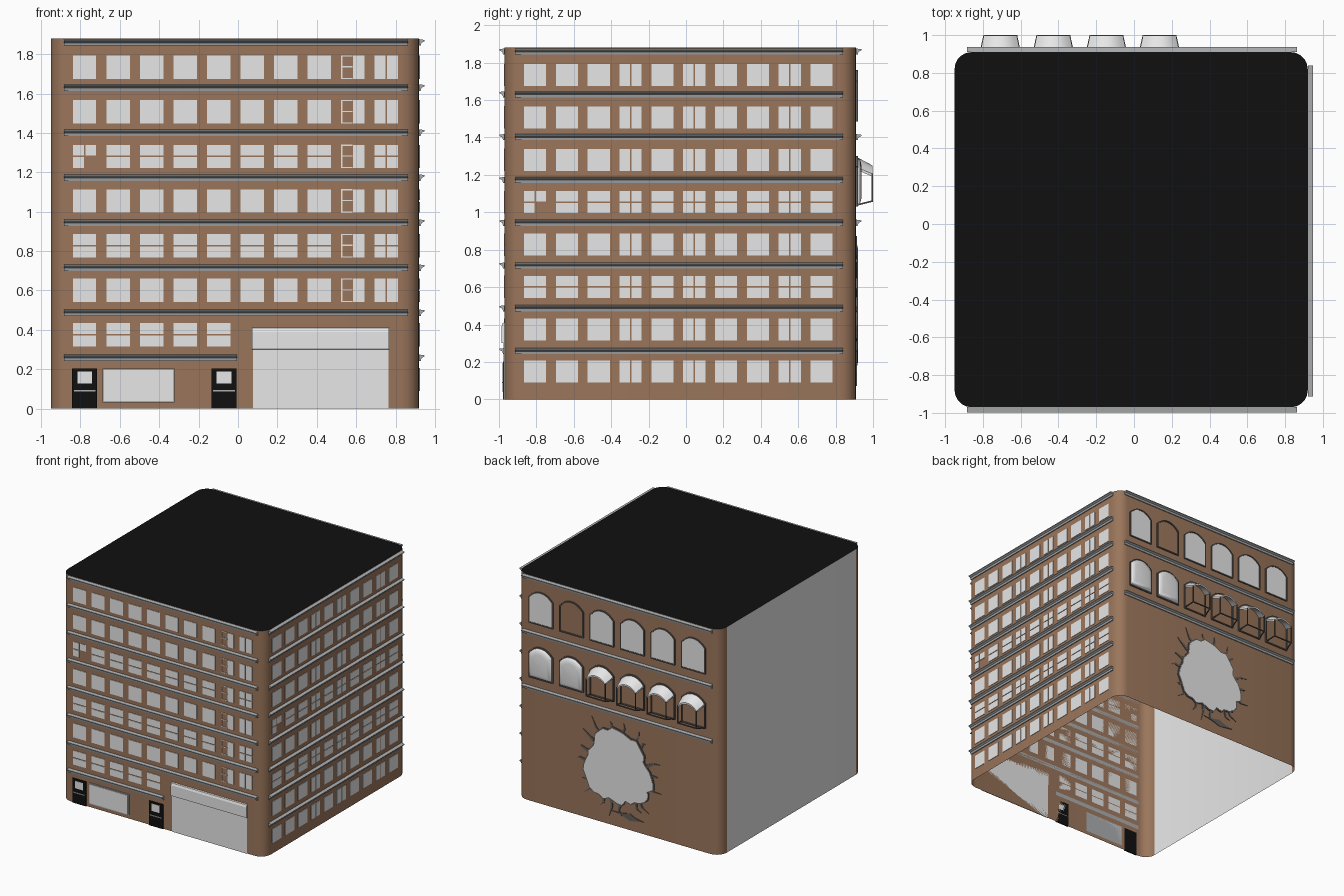
import bpy, bmesh, math, random
from mathutils import Vector

if "Cube" in bpy.data.objects:
    bpy.data.objects.remove(bpy.data.objects["Cube"])

random.seed(4)
X0, X1, Y0, Y1, H, R = -0.95, 0.92, -0.97, 0.91, 1.88, 0.09


def material(name, rgb):
    m = bpy.data.materials.new(name)
    m.diffuse_color = (*rgb, 1)
    m.use_nodes = True
    m.node_tree.nodes["Principled BSDF"].inputs["Base Color"].default_value = m.diffuse_color
    return m


BROWN = material("brown_wall", (0.325, 0.18, 0.105))
LIGHT = material("light_grey", (0.8, 0.8, 0.8))
GREY = material("ledge_grey", (0.42, 0.43, 0.44))
DARK = material("dark_grey", (0.12, 0.11, 0.1))
BLACK = material("black", (0.005, 0.005, 0.005))

# A facade point is (u along the wall, d out of the wall, z)
FACADE = {
    "front": lambda u, d, z: (u, Y0 - d, z),
    "right": lambda u, d, z: (X1 + d, u, z),
    "back": lambda u, d, z: (u, Y1 + d, z),
}


def loft(bm, side, sections):
    """Closed solid through outlines [(u, z), ...] at given distances d."""
    place = FACADE[side]
    rings = [[bm.verts.new(place(u, d, z)) for u, z in pts] for pts, d in sections]
    n = len(rings[0])
    for a, b in zip(rings, rings[1:]):
        for i in range(n):
            j = (i + 1) % n
            bm.faces.new((a[i], a[j], b[j], b[i]))
    bm.faces.new(rings[0][::-1])
    bm.faces.new(rings[-1])


def plate(bm, side, pts, d, d0=0.0):
    loft(bm, side, [(pts, d0), (pts, d)])


def rect(u0, u1, z0, z1):
    return [(u0, z0), (u1, z0), (u1, z1), (u0, z1)]


def bar(bm, side, p, q, r=0.004):
    """Thin square rod between two facade points."""
    a, b = Vector(FACADE[side](*p)), Vector(FACADE[side](*q))
    mat = (b - a).to_track_quat('Z', 'Y').to_matrix().to_4x4()
    mat.translation = (a + b) / 2
    vs = bmesh.ops.create_cube(bm, size=1)["verts"]
    bmesh.ops.scale(bm, vec=(2 * r, 2 * r, (b - a).length + r), verts=vs)
    bmesh.ops.transform(bm, matrix=mat, verts=vs)


def finish(bm, name, mat, smooth=False):
    bmesh.ops.recalc_face_normals(bm, faces=bm.faces[:])
    me = bpy.data.meshes.new(name)
    bm.to_mesh(me)
    bm.free()
    me.materials.append(mat)
    ob = bpy.data.objects.new(name, me)
    bpy.context.collection.objects.link(ob)
    if smooth:
        bpy.context.view_layer.objects.active = ob
        ob.select_set(True)
        bpy.ops.object.shade_smooth_by_angle(angle=math.radians(35))
        ob.select_set(False)
    return ob


# Walls: rounded shell, open below, plain grey left side
outline = []
for cx, cy, a0 in ((X1 - R, Y1 - R, 0), (X0 + R, Y1 - R, 90),
                   (X0 + R, Y0 + R, 180), (X1 - R, Y0 + R, 270)):
    for k in range(6):
        a = math.radians(a0 + 18 * k)
        outline.append((cx + R * math.cos(a), cy + R * math.sin(a)))
bm = bmesh.new()
low = [bm.verts.new((x, y, 0)) for x, y in outline]
top = [bm.verts.new((x, y, H)) for x, y in outline]
for i in range(len(low)):
    j = (i + 1) % len(low)
    f = bm.faces.new((low[i], low[j], top[j], top[i]))
    f.normal_update()
    f.material_index = int(f.normal.x < -0.999)
me = bpy.data.meshes.new("walls")
bm.to_mesh(me)
bm.free()
me.materials.append(BROWN)
me.materials.append(LIGHT)
walls = bpy.data.objects.new("walls", me)
bpy.context.collection.objects.link(walls)
bpy.context.view_layer.objects.active = walls
walls.select_set(True)
bpy.ops.object.shade_smooth_by_angle(angle=math.radians(35))
walls.select_set(False)

# Roof
bm = bmesh.new()
bm.faces.new([bm.verts.new((x, y, H)) for x, y in outline])
me = bpy.data.meshes.new("roof")
bm.to_mesh(me)
bm.free()
me.materials.append(BLACK)
bpy.context.collection.objects.link(bpy.data.objects.new("roof", me))

# Ledges: stepped profile run along each storey line
STOREY = [1.86 - 0.2288 * i for i in range(8)]
PROFILE = [(0, -0.017), (0.008, -0.017), (0.012, -0.002), (0.028, 0.006),
           (0.028, 0.012), (0, 0.016)]


def ledge(bm, side, u0, u1, z):
    place = FACADE[side]
    ends = [[bm.verts.new(place(u, d, z + h)) for d, h in PROFILE] for u in (u0, u1)]
    n = len(PROFILE)
    for i in range(n):
        j = (i + 1) % n
        bm.faces.new((ends[0][i], ends[0][j], ends[1][j], ends[1][i]))
    bm.faces.new(ends[0][::-1])
    bm.faces.new(ends[1])


for side, u0, u1, levels in (("front", -0.883, 0.863, STOREY), ("right", -0.914, 0.84, STOREY),
                             ("back", -0.883, 0.863, STOREY[0:5:2])):
    bm = bmesh.new()
    for z in levels:
        ledge(bm, side, u0, -0.005 if side == "front" and z < 0.3 else u1, z)
    finish(bm, side + "_ledges", GREY)


# Square windows: panes separated by thin gaps that show the wall
def panes(bm, side, u, z, split_u, split_z, missing=False):
    h, g = 0.059, 0.004
    us = [(u - h, u - g), (u + g, u + h)] if split_u else [(u - h, u + h)]
    zs = [(z - h, z - g), (z + g, z + h)] if split_z else [(z - h, z + h)]
    for i, (a, b) in enumerate(us):
        for k, (c, d) in enumerate(zs):
            if not (missing and i == 1 and k == 0):
                plate(bm, side, rect(a, b, c, d), 0.004)


for side, u0, rows, cols_split, rows_split, broken in (
        ("front", -0.779, 7, (9,), (2, 4, 6), (2, 0)),
        ("right", -0.807, 8, (3, 5, 8), (3, 5), (3, 0))):
    bm = bmesh.new()
    for r in range(rows):
        z = 1.734 - 0.2266 * r
        for c in range(10):
            u = u0 + 0.1702 * c
            if side == "front" and r == 6 and c > 4:
                continue
            if side == "front" and c == 8:
                # half-open window: bare sash on the left, glass on the right
                plate(bm, side, rect(u + 0.002, u + 0.059, z - 0.059, z + 0.059), 0.004)
                for v in (-0.057, 0.002, 0.057):
                    plate(bm, side, rect(u - 0.059, u, z + v - 0.003, z + v + 0.003), 0.004)
                plate(bm, side, rect(u - 0.059, u - 0.053, z - 0.059, z + 0.059), 0.004)
                continue
            hole = (r, c) == broken
            panes(bm, side, u, z, hole or c in cols_split, hole or r in rows_split, hole)
    finish(bm, side + "_windows", LIGHT)

# Doors with panes and handles
leaf, glass, trim = bmesh.new(), bmesh.new(), bmesh.new()
for u in (-0.779, -0.071):
    plate(leaf, "front", rect(u - 0.063, u + 0.063, 0, 0.203), 0.009)
    plate(glass, "front", rect(u - 0.037, u + 0.037, 0.127, 0.188), 0.012)
    plate(trim, "front", rect(u - 0.055, u + 0.055, 0.087, 0.094), 0.014)
finish(leaf, "doors", BLACK)
finish(glass, "door_panes", LIGHT)
finish(trim, "door_handles", GREY)

# Shop window and its frame
bm = bmesh.new()
plate(bm, "front", rect(-0.688, -0.322, 0.03, 0.203), 0.008)
finish(bm, "shop_window_frame", GREY)
bm = bmesh.new()
plate(bm, "front", rect(-0.68, -0.33, 0.038, 0.195), 0.011)
finish(bm, "shop_window", LIGHT)

# Garage shutter with roller housing
bm = bmesh.new()
plate(bm, "front", rect(0.076, 0.764, 0, 0.3), 0.005)
loft(bm, "front", [(rect(0.07, 0.768, 0.3, 0.412), 0), (rect(0.07, 0.768, 0.3, 0.408), 0.01),
                   (rect(0.07, 0.768, 0.303, 0.39), 0.016)])
finish(bm, "garage_shutter", LIGHT)


# Arched back windows
def arc(cx, w, zs, zt, n=10):
    ts = [-1 + 2 * i / n for i in range(n + 1)]
    return [(cx + t * w / 2, zs + (zt - zs) * (1 - abs(t) ** 2.2)) for t in ts]


def arch(cx, zb, w, zs, zt):
    return [(cx + w / 2, zb), (cx - w / 2, zb)] + arc(cx, w, zs, zt)


def frame(bm, cx, zb, w, zs, zt):
    pts = arch(cx, zb, w, zs, zt)
    for (a, b), (c, d) in zip(pts, pts[1:] + pts[:1]):
        bar(bm, "back", (a, 0.004, b), (c, 0.004, d), 0.005)


frames, glass, bulges, awnings, stays = [bmesh.new() for _ in range(5)]
for i in range(6):
    cx = 0.697 - 0.281 * i
    frame(frames, cx, 1.49, 0.215, 1.70, 1.757)
    frame(frames, cx, 1.035, 0.215, 1.242, 1.297)
    if i != 1:
        plate(glass, "back", arch(cx, 1.49, 0.21, 1.70, 1.757), 0.005)
    if i < 2:
        # closed bulging window
        loft(bulges, "back", [(arch(cx, 1.04, 0.21, 1.24, 1.295), 0),
                              (arch(cx, 1.045, 0.203, 1.235, 1.288), 0.014),
                              (arch(cx, 1.055, 0.185, 1.225, 1.275), 0.023),
                              (arch(cx, 1.075, 0.14, 1.205, 1.25), 0.028)])
    else:
        # open bay: arched canopy on a thin frame
        loft(awnings, "back", [
            (arc(cx, w, zs, zt) + arc(cx, w, zs - 0.014, zt - 0.014)[::-1], d)
            for w, zs, zt, d in ((0.212, 1.242, 1.297, 0), (0.175, 1.205, 1.25, 0.088))])
        for s in (-1, 1):
            bar(stays, "back", (cx + s * 0.086, 0.086, 1.205), (cx + s * 0.086, 0.086, 1.06))
            bar(stays, "back", (cx + s * 0.086, 0.086, 1.06), (cx + s * 0.105, 0, 1.038))
        bar(stays, "back", (cx - 0.086, 0.086, 1.06), (cx + 0.086, 0.086, 1.06))
finish(frames, "arched_window_frames", DARK)
finish(glass, "arched_windows", LIGHT)
finish(bulges, "bulging_windows", LIGHT, True)
finish(awnings, "bay_canopies", LIGHT, True)
finish(stays, "bay_frames", DARK)

# Broken patch in the back wall with cracks around it
CX, CZ, N = -0.01, 0.49, 44
ragged = []
for i in range(N):
    a = 2 * math.pi * i / N
    r = 0.30 + 0.025 * math.cos(3 * a - math.pi / 2 + math.pi) + random.uniform(-0.025, 0.025)
    ragged.append((a, r))
for name, extra, d, mat in (("hole_rim", 0.012, 0.006, DARK), ("hole", 0, 0.009, LIGHT)):
    bm = bmesh.new()
    plate(bm, "back", [(CX + (r + extra) * math.cos(a), CZ + (r + extra) * math.sin(a))
                       for a, r in ragged], d)
    finish(bm, name, mat)
bm = bmesh.new()
for i in range(18):
    a = 2 * math.pi * (i + random.uniform(-0.3, 0.3)) / 18
    reach, bend = random.uniform(0.36, 0.44), random.uniform(-0.1, 0.1)
    polar = [(0.28, a - 0.05), (0.35, a + bend - 0.02), (reach, a + bend * 0.3),
             (0.35, a + bend + 0.025), (0.28, a + 0.05)]
    plate(bm, "back", [(CX + r * math.cos(t), CZ + r * math.sin(t)) for r, t in polar], 0.005)
plate(bm, "back", [(0.04, 0.12), (-0.05, 0.105), (-0.12, 0.08), (-0.25, 0.10),
                   (-0.17, 0.115), (-0.12, 0.14), (-0.06, 0.125)], 0.005)
finish(bm, "cracks", DARK)
